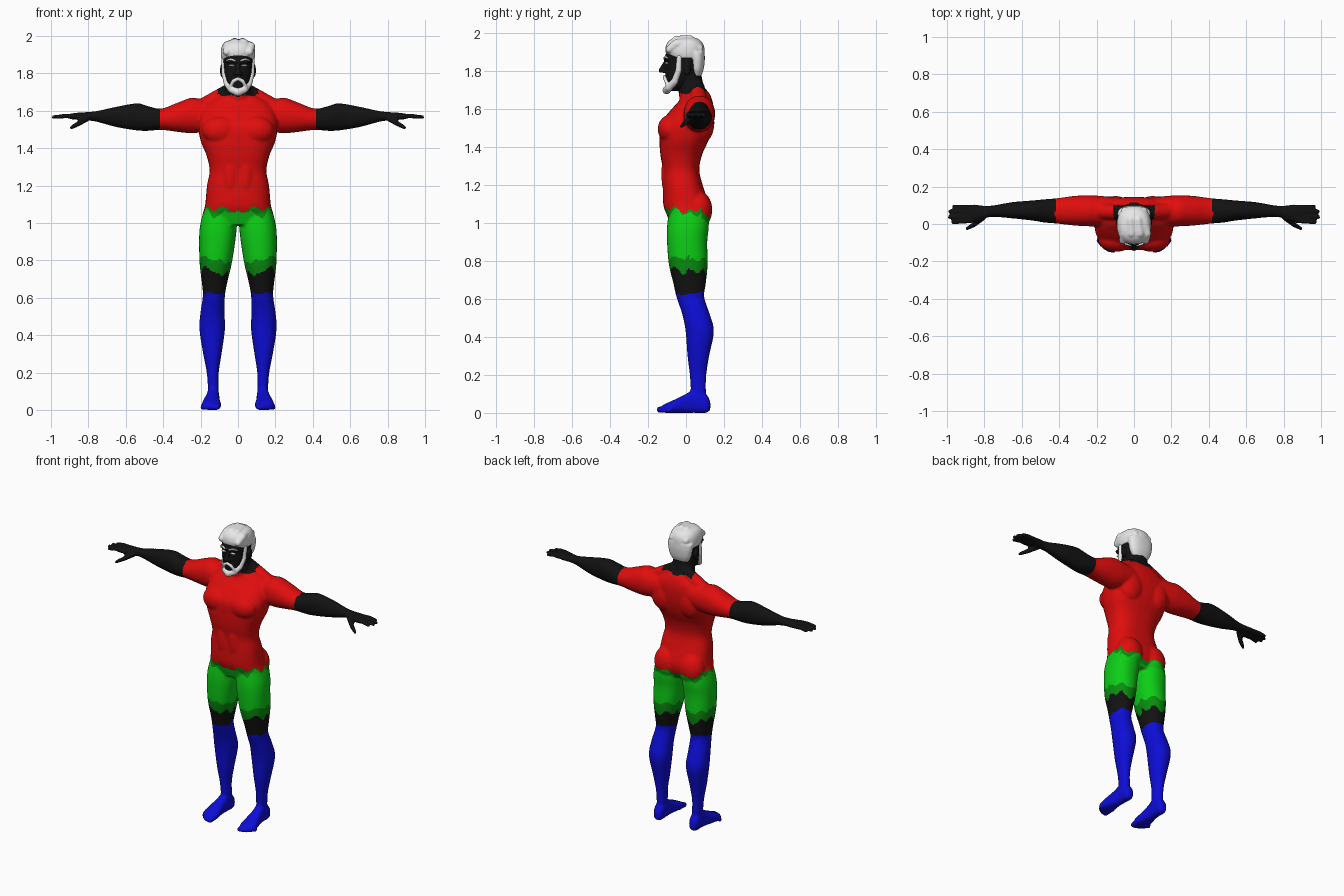
import bpy, bmesh, math
from mathutils import Vector, Matrix


def material(name, r, g, b):
    m = bpy.data.materials.new(name)
    m.diffuse_color = (r, g, b, 1)
    return m


RED = material("red", 0.75, 0.004, 0.004)
GREEN = material("green", 0.004, 0.62, 0.008)
DARK_GREEN = material("dark green", 0.003, 0.27, 0.005)
BLUE = material("blue", 0.004, 0.004, 0.68)
BLACK = material("black", 0.006, 0.006, 0.006)
WHITE = material("white", 0.8, 0.8, 0.8)


def spline(rows, steps=5):
    """Smoothly interpolate rows of numbers."""
    out = []
    for i in range(len(rows) - 1):
        p = [rows[max(0, min(len(rows) - 1, i + k))] for k in (-1, 0, 1, 2)]
        for s in range(steps):
            t = s / steps
            out.append([b + 0.5 * t * (c - a + t * (2*a - 5*b + 4*c - d + t * (3*(b - c) + d - a)))
                        for a, b, c, d in zip(*p)])
    return out + [list(rows[-1])]


def loft(bm, rows, axis, side=1, power=2.3, n=32):
    """Closed skin through rows (position, u0, u1, v0, v1) along an axis."""
    rings = []
    for t, u0, u1, v0, v1 in spline(rows):
        ring = []
        for k in range(n):
            a = 2 * math.pi * k / n
            ca, sa = math.cos(a), math.sin(a)
            u = (u0 + u1) / 2 + (u1 - u0) / 2 * math.copysign(abs(ca) ** (2 / power), ca)
            v = (v0 + v1) / 2 + (v1 - v0) / 2 * math.copysign(abs(sa) ** (2 / power), sa)
            co = {"x": (t, u, v), "y": (u, t, v), "z": (u, v, t)}[axis]
            ring.append(bm.verts.new((co[0] * side, co[1], co[2])))
        rings.append(ring)
    for a, b in zip(rings, rings[1:]):
        for k in range(n):
            bm.faces.new((a[k], a[(k + 1) % n], b[(k + 1) % n], b[k]))
    bm.faces.new(rings[0])
    bm.faces.new(rings[-1])


def ball(bm, c, r, side=1):
    m = Matrix.Translation((c[0] * side, c[1], c[2])) @ Matrix.Diagonal((*r, 1))
    return bmesh.ops.create_uvsphere(bm, u_segments=20, v_segments=12, radius=1, matrix=m)["verts"]


def chain(bm, points, side=1):
    """Rounded limb through (x, y, z, radius) points."""
    for a, b in zip(points, points[1:]):
        verts = ball(bm, a[:3], (a[3],) * 3, side) + ball(bm, b[:3], (b[3],) * 3, side)
        res = bmesh.ops.convex_hull(bm, input=verts)
        junk = {e for e in res["geom_interior"] + res["geom_unused"] if isinstance(e, bmesh.types.BMVert)}
        bmesh.ops.delete(bm, geom=list(junk), context="VERTS")


def finish(bm, name, mats, voxel, smooth=3, rule=None):
    """Fuse the volumes into one skin and colour it."""
    bmesh.ops.recalc_face_normals(bm, faces=bm.faces)
    me = bpy.data.meshes.new(name)
    bm.to_mesh(me)
    bm.free()
    ob = bpy.data.objects.new(name, me)
    bpy.context.collection.objects.link(ob)
    mod = ob.modifiers.new("fuse", "REMESH")
    mod.mode, mod.voxel_size = "VOXEL", voxel
    mod = ob.modifiers.new("soften", "SMOOTH")
    mod.factor, mod.iterations = 0.5, smooth
    bpy.context.view_layer.update()
    dg = bpy.context.evaluated_depsgraph_get()
    ob.data = bpy.data.meshes.new_from_object(ob.evaluated_get(dg))
    ob.modifiers.clear()
    ob.data.name = name
    ob.data.materials.clear()
    for m in mats:
        ob.data.materials.append(m)
    for p in ob.data.polygons:
        p.use_smooth = True
        p.material_index = rule(p.center) if rule else 0
    return ob


# ---- body: torso, neck, arms, hands, legs and feet fused together
bm = bmesh.new()
torso = [(0.99, -0.14, 0.14, -0.08, 0.09), (1.04, -0.185, 0.185, -0.10, 0.115), (1.10, -0.175, 0.175, -0.12, 0.12),
         (1.20, -0.166, 0.166, -0.122, 0.088), (1.28, -0.152, 0.152, -0.122, 0.07),
         (1.36, -0.168, 0.168, -0.135, 0.085), (1.44, -0.20, 0.20, -0.14, 0.12),
         (1.52, -0.212, 0.212, -0.135, 0.14), (1.59, -0.20, 0.20, -0.085, 0.145),
         (1.64, -0.17, 0.17, -0.04, 0.14), (1.68, -0.10, 0.10, -0.02, 0.125), (1.71, -0.07, 0.07, -0.015, 0.10)]
loft(bm, torso, "z", power=2.5)
loft(bm, [(1.62, -0.075, 0.075, -0.03, 0.11), (1.70, -0.072, 0.072, -0.04, 0.10),
          (1.76, -0.068, 0.068, -0.045, 0.085), (1.84, -0.066, 0.066, -0.05, 0.075)], "z", power=2)
leg = [(0.06, 0.105, 0.16, 0.03, 0.11), (0.12, 0.103, 0.161, 0.025, 0.105), (0.20, 0.103, 0.167, 0.02, 0.107),
       (0.30, 0.088, 0.186, 0.008, 0.122), (0.43, 0.07, 0.206, -0.002, 0.147), (0.52, 0.072, 0.201, -0.02, 0.125),
       (0.61, 0.07, 0.188, -0.05, 0.096), (0.68, 0.058, 0.193, -0.066, 0.104), (0.78, 0.034, 0.205, -0.09, 0.114),
       (0.90, 0.015, 0.208, -0.10, 0.112), (0.98, 0.007, 0.204, -0.10, 0.12), (1.06, 0.01, 0.186, -0.09, 0.12)]
foot = [(0.128, 0.115, 0.15, 0.015, 0.06), (0.105, 0.10, 0.165, 0, 0.10), (0.05, 0.10, 0.166, 0, 0.125),
        (0, 0.10, 0.175, 0, 0.10), (-0.05, 0.094, 0.188, 0, 0.075), (-0.10, 0.09, 0.192, 0, 0.052),
        (-0.125, 0.10, 0.165, 0.002, 0.04)]
arm = [(0.08, 0.0, 0.14, 1.50, 1.66), (0.20, -0.012, 0.152, 1.485, 1.665), (0.25, -0.012, 0.153, 1.48, 1.67),
       (0.32, -0.008, 0.15, 1.487, 1.645), (0.41, 0.002, 0.138, 1.498, 1.612), (0.48, 0.008, 0.132, 1.493, 1.625),
       (0.54, 0.018, 0.126, 1.495, 1.64), (0.65, 0.03, 0.117, 1.513, 1.622), (0.75, 0.038, 0.10, 1.54, 1.60),
       (0.80, 0.03, 0.098, 1.548, 1.594), (0.86, 0.008, 0.105, 1.552, 1.59), (0.90, 0.006, 0.10, 1.556, 1.584)]
for s in (1, -1):
    loft(bm, leg, "z", s, 2.2)
    loft(bm, foot, "y", s, 2.5)
    loft(bm, arm, "x", s, 2.1)
    ball(bm, (0.095, -0.085, 1.495), (0.098, 0.064, 0.075), s)    # chest
    ball(bm, (0.09, 0.065, 1.07), (0.088, 0.074, 0.10), s)        # buttock
    ball(bm, (0.10, 0.085, 1.53), (0.09, 0.065, 0.11), s)         # shoulder blade
    ball(bm, (0.04, -0.09, 1.26), (0.045, 0.04, 0.14), s)         # stomach
    chain(bm, [(0.04, 0.06, 1.71, 0.04), (0.20, 0.07, 1.615, 0.045)], s)
    for i in range(5):                                            # toes
        x = 0.108 + 0.02 * i
        r = 0.017 - 0.0015 * i
        chain(bm, [(x, -0.08, 0.022, r), (x + 0.004, -0.139 + 0.003 * i * i, r, r)], s)
    for y0, y1, x1 in ((0.088, 0.094, 0.965), (0.066, 0.068, 0.985), (0.042, 0.036, 0.988), (0.018, 0.008, 0.968)):
        chain(bm, [(0.87, y0, 1.571, 0.014), (0.925, (y0 + y1) / 2, 1.573, 0.0125), (x1, y1, 1.566, 0.0105)], s)
    chain(bm, [(0.81, 0.035, 1.56, 0.018), (0.855, -0.003, 1.53, 0.014), (0.892, -0.024, 1.51, 0.01)], s)


def body_colour(c):
    x, y, z = abs(c.x), c.y, c.z
    jag = 0.5 * math.sin(60 * x + 35 * y) + 0.5 * math.sin(85 * y - 40 * x + 1)
    if z > 1.3:
        collar = 1.69 + 0.12 * (y - 0.04) + 0.008 * jag
        return 4 if x > 0.418 + 0.006 * jag or (z > collar and x < 0.11) else 0
    hem = 1.07 + 0.02 * jag - (0.03 if y > 0.08 else 0)
    short = 0.735 + 0.025 * jag + (0.25 * (x - 0.12) if y < 0.02 else 0)
    if z > hem:
        return 0
    if z > hem - 0.022 - 0.02 * math.sin(30 * x + 20 * y):
        return 2
    if z > short + 0.065 - 0.01 * jag:
        return 1
    if z > short:
        return 2
    return 4 if z > 0.625 + 0.15 * max(y, 0) + 0.006 * jag else 3


finish(bm, "body", [RED, GREEN, DARK_GREEN, BLUE, BLACK], 0.0078, 3, body_colour)

# ---- head with nose, brow and ears
bm = bmesh.new()
loft(bm, [(1.695, -0.03, 0.03, -0.10, -0.04), (1.73, -0.056, 0.056, -0.108, 0.02), (1.78, -0.073, 0.073, -0.108, 0.07),
          (1.84, -0.08, 0.08, -0.106, 0.082), (1.90, -0.082, 0.082, -0.106, 0.085),
          (1.95, -0.065, 0.065, -0.085, 0.07), (1.97, -0.03, 0.03, -0.04, 0.03)], "z")
chain(bm, [(0, -0.105, 1.852, 0.010), (0, -0.132, 1.803, 0.013)])
for s in (1, -1):
    chain(bm, [(0.008, -0.108, 1.865, 0.011), (0.055, -0.094, 1.866, 0.011)], s)
    ball(bm, (0.017, -0.118, 1.80), (0.011, 0.013, 0.01), s)
    ball(bm, (0.085, 0.006, 1.815), (0.011, 0.02, 0.038), s)
finish(bm, "head", [BLACK], 0.005, 3)

# ---- swept hair with soft locks
bm = bmesh.new()
loft(bm, [(1.868, -0.086, 0.086, -0.09, 0.09), (1.90, -0.092, 0.092, -0.108, 0.098),
          (1.94, -0.088, 0.088, -0.104, 0.092), (1.968, -0.07, 0.07, -0.08, 0.068),
          (1.98, -0.035, 0.035, -0.045, 0.035)], "z")
loft(bm, [(1.775, -0.055, 0.055, 0.035, 0.08), (1.81, -0.075, 0.075, 0.025, 0.093),
          (1.86, -0.086, 0.086, 0.02, 0.099), (1.90, -0.088, 0.088, 0.01, 0.098)], "z")
for x in (-0.06, -0.02, 0.025, 0.062):
    top = 1.968 if abs(x) < 0.04 else 1.95
    chain(bm, [(x, -0.088, 1.915, 0.02), (x + 0.006, -0.05, top - 0.006, 0.024),
               (x * 0.9, 0.02, top, 0.022), (x * 0.8, 0.07, 1.92, 0.022)])
finish(bm, "hair", [WHITE], 0.006, 2)

# ---- beard and moustache
bm = bmesh.new()
for s in (1, -1):
    chain(bm, [(0.075, -0.035, 1.875, 0.014), (0.073, -0.04, 1.80, 0.016), (0.058, -0.06, 1.745, 0.018),
               (0.034, -0.09, 1.714, 0.02), (0, -0.102, 1.70, 0.022)], s)
    chain(bm, [(0, -0.114, 1.772, 0.009), (0.026, -0.108, 1.758, 0.011), (0.043, -0.098, 1.728, 0.009)], s)
finish(bm, "beard", [WHITE], 0.005, 2)

# ---- eyes and eyebrows
for s, label in ((1, "left"), (-1, "right")):
    bm = bmesh.new()
    ball(bm, (0.034, -0.101, 1.842), (0.018, 0.012, 0.006), s)
    chain(bm, [(0.016, -0.115, 1.868, 0.005), (0.04, -0.109, 1.876, 0.006), (0.062, -0.096, 1.868, 0.004)], s)
    finish(bm, label + "_eye_and_brow", [WHITE], 0.0025, 1)
